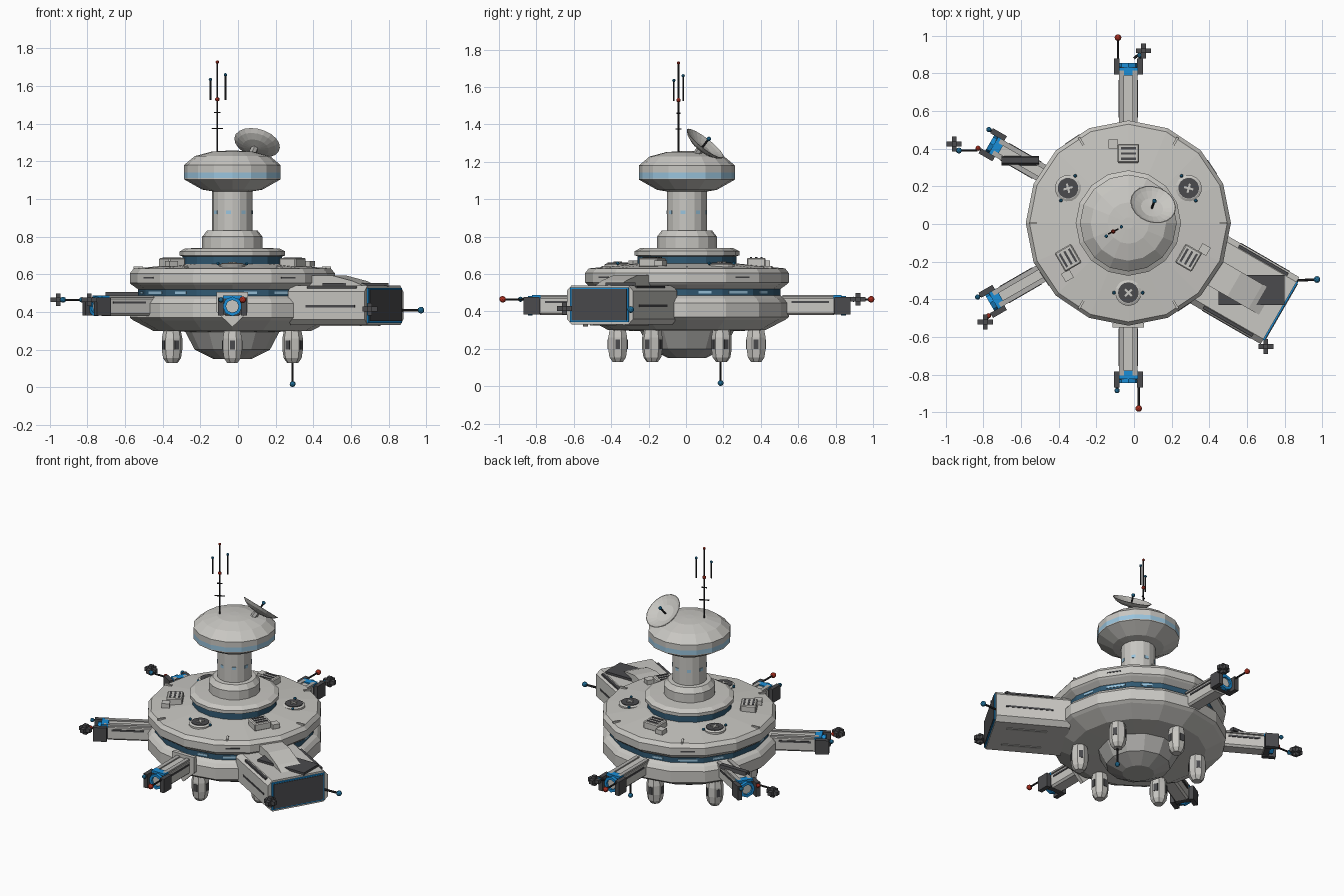
import bpy, bmesh
from math import radians, sin, cos, pi
from mathutils import Matrix, Vector

cube = bpy.data.objects.get("Cube")
if cube:
    bpy.data.objects.remove(cube)


def material(name, r, g, b):
    m = bpy.data.materials.new(name)
    m.use_nodes = True
    m.diffuse_color = (r, g, b, 1)
    m.node_tree.nodes["Principled BSDF"].inputs["Base Color"].default_value = (r, g, b, 1)
    return m


HULL = material("hull_grey", .58, .57, .54)
PANEL = material("panel_grey", .42, .415, .4)
DARK = material("dark_grey", .07, .07, .075)
BLACK = material("mast_black", .02, .02, .022)
NAVY = material("window_navy", .03, .1, .17)
GLASS = material("window_light_blue", .32, .55, .72)
BLUE = material("port_blue", .01, .27, .68)
LAMP = material("lamp_blue", .015, .16, .32)
RED = material("lamp_red", .42, .03, .015)

CENTRE = Matrix.Translation((-.03, .005, 0))


def frame(deg, r=0, z=0):
    """Local axes: x outward, y to the left, z up, at a bearing round the hub."""
    return CENTRE @ Matrix.Rotation(radians(deg), 4, 'Z') @ Matrix.Translation((r, 0, z))


def finish(name, bm, mats, m=Matrix()):
    bmesh.ops.recalc_face_normals(bm, faces=bm.faces)
    me = bpy.data.meshes.new(name)
    bm.to_mesh(me)
    bm.free()
    for mat in mats:
        me.materials.append(mat)
    ob = bpy.data.objects.new(name, me)
    ob.matrix_world = m
    bpy.context.collection.objects.link(ob)
    return ob


def box(name, loc, size, mat, m=CENTRE, bevel=0):
    bm = bmesh.new()
    bmesh.ops.create_cube(bm, size=1, matrix=Matrix.Translation(loc) @ Matrix.Diagonal((*size, 1)))
    if bevel:
        bmesh.ops.bevel(bm, geom=bm.edges[:], offset=bevel, segments=1, affect='EDGES')
    return finish(name, bm, [mat], m)


def lathe(name, profile, sides, mats, m=CENTRE, rule=None):
    """Turn (radius, height) points; rule maps a segment number to a material."""
    bm = bmesh.new()
    rings = [[bm.verts.new((r * cos(2 * pi * i / sides), r * sin(2 * pi * i / sides), z))
              for i in range(sides)] for r, z in profile]
    for s, (a, b) in enumerate(zip(rings, rings[1:])):
        for i in range(sides):
            j = (i + 1) % sides
            f = bm.faces.new((a[i], a[j], b[j], b[i]))
            f.material_index = rule(s) if rule else 0
    bm.faces.new(rings[0])
    bm.faces.new(rings[-1])
    return finish(name, bm, mats, m)


def prism(name, outline, depth, mat, m):
    """Extrude a (y, z) outline along local x."""
    bm = bmesh.new()
    f = bm.faces.new([bm.verts.new((0, y, z)) for y, z in outline])
    ext = bmesh.ops.extrude_face_region(bm, geom=[f])["geom"]
    bmesh.ops.translate(bm, vec=(depth, 0, 0), verts=[v for v in ext if isinstance(v, bmesh.types.BMVert)])
    return finish(name, bm, [mat], m)


def rod(name, p, q, r, mat=BLACK, m=Matrix()):
    p, q = Vector(p), Vector(q)
    d = q - p
    rot = d.to_track_quat('Z', 'Y').to_matrix().to_4x4()
    lathe(name, [(r, 0), (r, d.length)], 6, [mat], m @ Matrix.Translation(p) @ rot)


def ball(name, p, r, mat, m=Matrix()):
    bm = bmesh.new()
    bmesh.ops.create_icosphere(bm, subdivisions=2, radius=r, matrix=Matrix.Translation(p))
    finish(name, bm, [mat], m)


def thruster(p, m=Matrix()):
    # Small cross of nozzles
    for i in range(3):
        size = [.026] * 3
        size[i] = .08 if i < 2 else .065
        box("thruster_cross", p, size, DARK, m)


# Main hull, tower and head
lathe("main_disc", [(.25, .295), (.42, .3), (.525, .355), (.545, .37), (.545, .445), (.525, .47),
                    (.5, .485), (.5, .52), (.535, .545), (.545, .555), (.545, .605), (.525, .63),
                    (.28, .655)], 16, [HULL, NAVY], rule=lambda s: int(s == 6))
lathe("belly_dome", [(.1, .15), (.2, .2), (.25, .295)], 12, [PANEL])
lathe("tower_base", [(.265, .65), (.265, .695), (.28, .7), (.28, .722), (.25, .738), (.16, .74),
                     (.16, .8), (.135, .832), (.107, .834), (.107, 1.06)], 16, [HULL, NAVY],
      rule=lambda s: int(s == 0))
lathe("tower_head", [(.1, 1.04), (.16, 1.05), (.257, 1.105), (.257, 1.112), (.257, 1.142), (.257, 1.18),
                     (.2, 1.228), (.11, 1.252), (.03, 1.257)], 16, [HULL, GLASS], rule=lambda s: int(s == 3))

# Window strips, one group per facet
for k in range(16):
    f = frame((k + .5) * 22.5)
    if k % 4 != 3:
        box("band_window", (.491, 0, .503), (.006, .12 if k % 2 else .07, .013), GLASS, f)
    if k % 2:
        box("tower_window", (.105, 0, .93), (.006, .026, .02), GLASS, f)
    if k % 4 == 1:
        box("rim_slot", (.534, 0, .582), (.006, .09, .008), DARK, f)

# Deck equipment
for k in range(6):
    box("deck_tick", (.5, 0, .636), (.05, .012, .012), HULL, frame(60 * k))
    f = frame(30 + 60 * k, .37, .645)
    if k % 2 == 0:
        lathe("fan_rim", [(.07, -.01), (.07, .006), (.058, .012)], 16, [HULL], f)
        lathe("fan_disc", [(.055, 0), (.055, .016)], 16, [DARK], f)
        for turn in (45, 135):
            box("fan_cross", (0, 0, .018), (.05, .011, .006), HULL,
                f @ Matrix.Rotation(radians(turn), 4, 'Z'))
        for s in (-1, 1):
            ball("fan_lamp", (.0, s * .076, .012), .009, LAMP, f)
    else:
        box("vent_box", (0, 0, .017), (.1, .115, .05), HULL, f, .006)
        for i in (-1, 0, 1):
            box("vent_slat", (i * .028, 0, .043), (.012, .08, .005), DARK, f)
        box("side_hatch", (.05, .08, .012), (.05, .05, .03), HULL, f)

# Landing pods under the disc
for k in range(6):
    f = frame(30 + 60 * k, .37)
    lathe("pod", [(.03, .13), (.048, .155), (.055, .2), (.055, .26), (.045, .31)], 8, [HULL],
          f @ Matrix.Rotation(pi / 8, 4, 'Z'))
    for i in range(4):
        box("pod_window", (.05, 0, .225), (.008, .026, .05), DARK, f @ Matrix.Rotation(i * pi / 2, 4, 'Z'))
rod("belly_mast", (.29, .185, .14), (.29, .185, .02), .006)
ball("belly_lamp", (.29, .185, .017), .016, LAMP)

# Docking arms
for a in (90, 150, 210, 270):
    f = frame(a)
    box("arm_beam", (.63, 0, .43), (.33, .095, .1), HULL, f, .012)
    for s in (-1, 1):
        box("arm_rail", (.66, s * .036, .482), (.3, .026, .012), PANEL, f)
        box("arm_side_slot", (.66, s * .049, .45), (.2, .006, .012), DARK, f)
        box("port_prong", (.832, s * .062, .43), (.085, .03, .095), DARK, f)
    box("port_block", (.805, 0, .43), (.05, .095, .085), DARK, f)
    box("port_bridge", (.805, 0, .478), (.045, .1, .02), BLUE, f)
    ring = f @ Matrix.Translation((.82, 0, .43)) @ Matrix.Rotation(pi / 2, 4, 'Y')
    lathe("port_ring", [(.034, .005), (.052, .005), (.052, .03), (.034, .03), (.034, .008)], 8, [BLUE], ring)
    lathe("port_door", [(.034, .005), (.034, .016)], 8, [HULL], ring)
    rod("arm_mast", (.85, -.06, .465), (.885, -.06, .465), .007, m=f)
    ball("arm_lamp", (.89, -.06, .465), .014, LAMP, f)
    long_mast = a in (90, 270)
    end = .985 if long_mast else .89
    rod("arm_mast", (.85, .055, .465), (end, .055, .465), .006, m=f)
    ball("arm_lamp", (end, .055, .465), .018 if long_mast else .014, RED, f)
thruster((.05, .92, .465))
thruster((-.955, .425, .465), Matrix())
thruster((-.79, -.52, .465), Matrix())
rod("thruster_strut", (.0, .88, .465), (.05, .92, .465), .007)
rod("thruster_strut", (-.77, -.48, .465), (-.79, -.52, .465), .007)
rod("side_mast", (-.83, .39, .465), (-.93, .39, .465), .006)
ball("side_lamp", (-.93, .39, .465), .016, LAMP)
prism("arm_fin", [(-.025, 0), (.025, 0), (.02, .025), (-.01, .025)], .2, DARK,
      Matrix.Translation((-.705, .335, .48)))

# Collar on the front arm
prism("arm_collar", [(-.083, .505), (-.083, .4), (0, .32), (.083, .4), (.083, .505)], .025, HULL,
      frame(270, .53))

# Hangar
f = frame(-30)
c, w, lo, hi = .03, .205, .33, .54
prism("hangar", [(-w, lo + c), (-w + c, lo), (w - c, lo), (w, lo + c), (w, hi - c), (w - c, hi),
                 (-w + c, hi), (-w, hi - c)], .47, HULL, f @ Matrix.Translation((.46, 0, 0)))
box("hangar_frame", (.932, 0, .435), (.012, .36, .185), BLUE, f)
box("hangar_door", (.936, 0, .435), (.012, .34, .168), DARK, f)
for s in (-1, 1):
    box("hangar_side_slot", (.72, s * .204, .43), (.3, .008, .012), DARK, f)
    box("hangar_top_slot", (.72, s * .185, .53), (.3, .02, .012), DARK, f)
    box("hangar_belly_slot", (.72, s * .1, .33), (.25, .02, .008), PANEL, f)
box("hangar_top_plate", (.625, -.35, .545), (.35, .16, .02), DARK, Matrix())
ridge = f @ Matrix.Translation((.51, 0, .53)) @ Matrix.Rotation(pi / 2, 4, 'Z')
prism("hangar_ridge", [(.05, 0), (-.36, 0), (-.27, .035), (-.14, .065), (.05, .065)], .15, HULL,
      ridge @ Matrix.Translation((-.075, 0, 0)))
rod("hangar_mast", (.86, -.3, .41), (.97, -.295, .41), .007)
ball("hangar_lamp", (.972, -.295, .41), .018, LAMP)
thruster((.7, -.65, .415))

# Roof masts
rod("main_mast", (-.11, -.04, 1.24), (-.11, -.04, 1.73), .005)
for z, r in ((1.53, .012), (1.728, .009)):
    ball("mast_lamp", (-.11, -.04, z), r, RED)
for z, h in ((1.375, .028), (1.46, .016)):
    rod("mast_crossbar", (-.11 - h, -.04 - h / 2, z), (-.11 + h, -.04 + h / 2, z), .004)
for x, y, z in ((-.147, -.065, 1.635), (-.067, -.015, 1.66)):
    rod("side_antenna", (x, y, 1.525), (x, y, z), .005)
    ball("side_antenna_lamp", (x, y, z), .009, LAMP)

# Dish aerial
aim = Vector((.22, .6, .77)).to_track_quat('Z', 'Y').to_matrix().to_4x4()
dish = Matrix.Translation((.095, .085, 1.275)) @ aim
lathe("dish", [(.02, -.012), (.07, -.004), (.105, .012), (.124, .03), (.12, .031), (.1, .02),
               (.06, .004), (.01, 0)], 20, [HULL], dish)
rod("dish_feed", (0, 0, 0), (0, 0, .06), .006, m=dish)
ball("dish_feed_lamp", (0, 0, .062), .012, LAMP, dish)
rod("dish_support", (.07, .05, 1.23), (.09, .08, 1.275), .02, PANEL)
